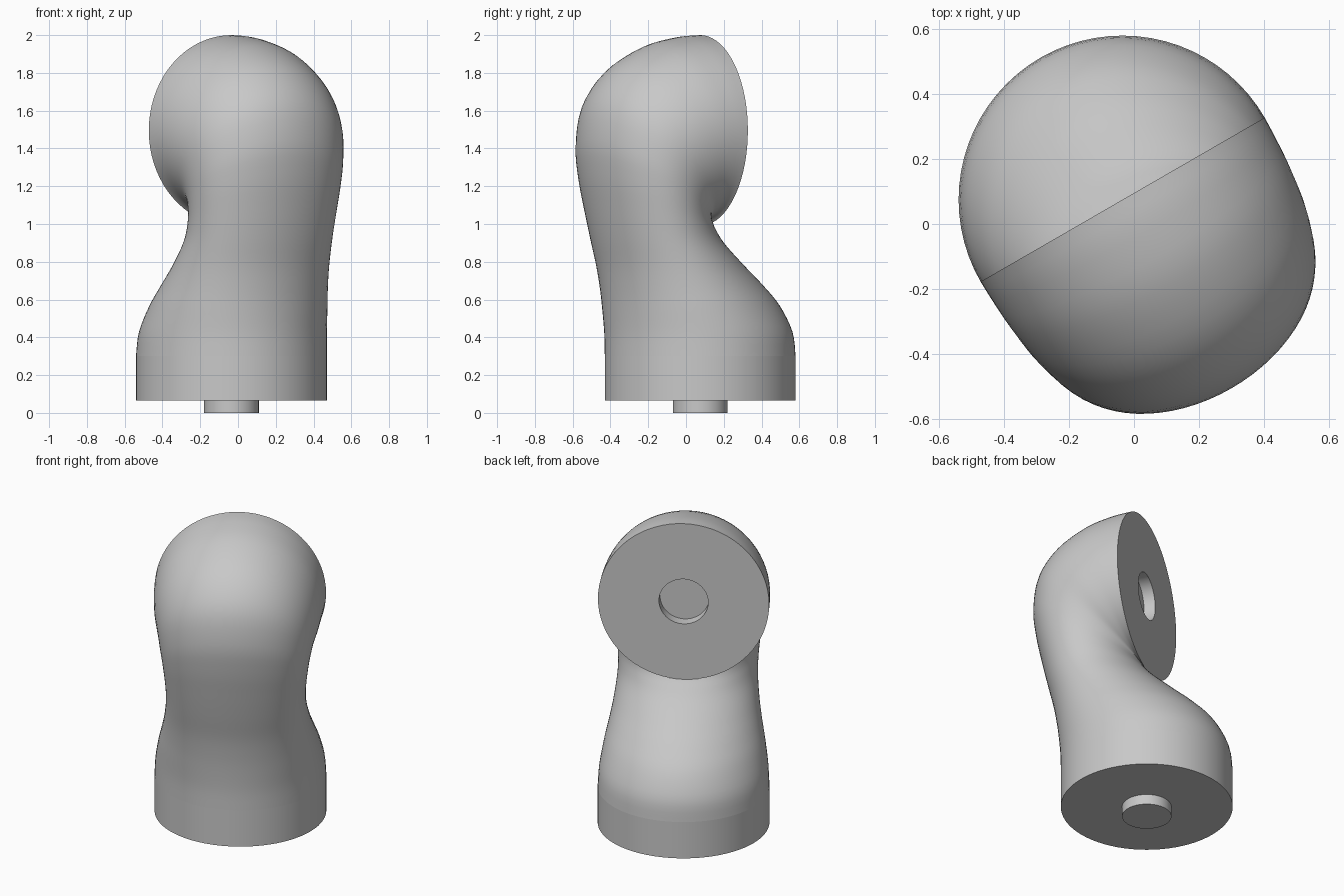
import bpy
import bmesh
import math
from mathutils import Vector

cube = bpy.data.objects.get("Cube")
if cube:
    bpy.data.objects.remove(cube)

SEG = 72
RADIUS = 0.505
PEG_RADIUS = 0.145
AXIS = (-0.035, 0.075, 0)   # shared vertical axis of base and upper socket
TURN = math.radians(30)

grey = bpy.data.materials.new("plain_grey")
grey.use_nodes = True
colour = (0.58, 0.58, 0.58, 1)
grey.diffuse_color = colour
grey.node_tree.nodes["Principled BSDF"].inputs["Base Color"].default_value = colour


def finish(obj, angle):
    """Material and edge-aware smooth shading."""
    obj.data.materials.append(grey)
    bpy.ops.object.select_all(action="DESELECT")
    obj.select_set(True)
    bpy.context.view_layer.objects.active = obj
    bpy.ops.object.shade_smooth_by_angle(angle=math.radians(angle))


def cylinder(name, radius, bottom, top):
    bpy.ops.mesh.primitive_cylinder_add(
        vertices=SEG, radius=radius, depth=top - bottom,
        location=(AXIS[0], AXIS[1], (bottom + top) / 2), rotation=(0, 0, TURN))
    obj = bpy.context.object
    obj.name = name
    finish(obj, 40)


def spline(a, b, c, d, t):
    """Catmull-Rom step between b and c."""
    return [0.5 * (2 * q + (r - p) * t + (2 * p - 5 * q + 4 * r - s) * t * t
                   + (3 * q - p - 3 * r + s) * t ** 3)
            for p, q, r, s in zip(a, b, c, d)]


# Body sections: inner y, inner z, outer y, outer z, half width, egg shape
sections = [
    (0.505, 0.30, -0.505, 0.30, 0.505, 0),
    (0.49, 0.43, -0.507, 0.42, 0.497, 0.02),
    (0.42, 0.57, -0.517, 0.55, 0.473, 0.07),
    (0.32, 0.68, -0.53, 0.66, 0.447, 0.10),
    (0.21, 0.78, -0.55, 0.78, 0.425, 0.12),
    (0.09, 0.89, -0.585, 0.93, 0.41, 0.12),
    (0.03, 0.955, -0.62, 1.09, 0.413, 0.10),
    (0.0, 0.99, -0.655, 1.27, 0.425, 0.07),
    (-0.012, 1.01, -0.67, 1.45, 0.44, 0.04),
    (-0.015, 1.015, -0.63, 1.66, 0.46, 0.02),
    (-0.015, 1.015, -0.50, 1.83, 0.483, 0),
    (-0.012, 1.01, -0.30, 1.945, 0.497, 0),
    (-0.005, 1.0, -0.12, 1.99, 0.503, 0),
    (0.0, 0.99, 0.0, 2.0, RADIUS, 0),
]
STEPS = 4
padded = [sections[0]] + sections + [sections[-1]]
rows = []
for k in range(len(sections) - 1):
    rows += [spline(*padded[k:k + 4], j / STEPS) for j in range(STEPS)]
rows.append(sections[-1])

# Round socket sunk into the upright face
mid = (sections[-1][1] + sections[-1][3]) / 2
for depth in (0, -0.07):
    rows.append((depth, mid - PEG_RADIUS, depth, mid + PEG_RADIUS, PEG_RADIUS, 0))

# Loft the body through its rings, each fuller on its outer side
bm = bmesh.new()
rings = []
for iy, iz, oy, oz, width, egg in rows:
    centre = Vector((0, (iy + oy) / 2, (iz + oz) / 2))
    reach = Vector((0, (oy - iy) / 2, (oz - iz) / 2))
    side = Vector((width, 0, 0))
    rings.append([bm.verts.new(centre + reach * math.cos(a)
                               + side * math.sin(a) * (1 + egg * math.cos(a)))
                  for a in (math.tau * i / SEG for i in range(SEG))])
for low, high in zip(rings, rings[1:]):
    for i in range(SEG):
        j = (i + 1) % SEG
        bm.faces.new((low[i], low[j], high[j], high[i]))
bm.faces.new(rings[0])
bm.faces.new(rings[-1])
bmesh.ops.recalc_face_normals(bm, faces=bm.faces)
mesh = bpy.data.meshes.new("curved_body")
bm.to_mesh(mesh)
bm.free()
body = bpy.data.objects.new("curved_body", mesh)
bpy.context.collection.objects.link(body)
body.location = AXIS
body.rotation_euler.z = TURN
finish(body, 50)

# Base and its locating peg
cylinder("round_base", RADIUS, 0.065, 0.30)
cylinder("base_peg", PEG_RADIUS, 0, 0.07)
